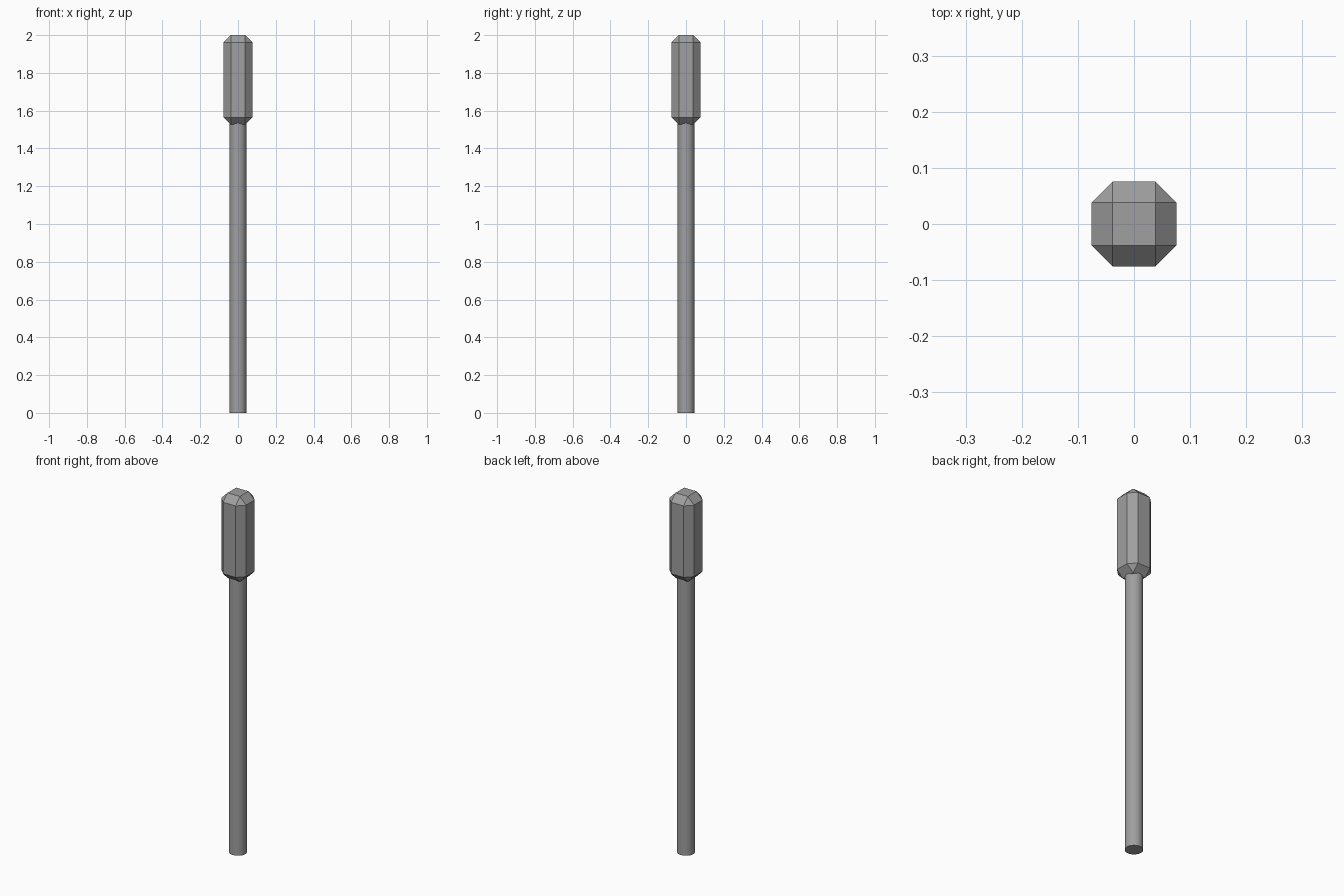
import bpy
import math

if "Cube" in bpy.data.objects:
    bpy.data.objects.remove(bpy.data.objects["Cube"], do_unlink=True)

HEIGHT = 2.0
HEAD_WIDTH = 0.152
HEAD_BOTTOM = 1.527
CHAMFER = 0.038
SHAFT_RADIUS = 0.045

# Single grey finish
grey = bpy.data.materials.new("mid grey")
grey.use_nodes = True
colour = (0.35, 0.35, 0.35, 1)
grey.diffuse_color = colour
grey.node_tree.nodes["Principled BSDF"].inputs["Base Color"].default_value = colour

# Round shaft, ending inside the head
shaft_top = HEAD_BOTTOM + CHAMFER
bpy.ops.mesh.primitive_cylinder_add(
    vertices=32, radius=SHAFT_RADIUS, depth=shaft_top, location=(0, 0, shaft_top / 2))
shaft = bpy.context.object
shaft.name = "shaft"
shaft.data.materials.append(grey)
bpy.ops.object.shade_smooth_by_angle(angle=math.radians(30))

# Chamfered block head, flat shaded
head_height = HEIGHT - HEAD_BOTTOM
bpy.ops.mesh.primitive_cube_add(size=1, location=(0, 0, HEAD_BOTTOM + head_height / 2))
head = bpy.context.object
head.name = "head"
head.scale = (HEAD_WIDTH, HEAD_WIDTH, head_height)
bpy.ops.object.transform_apply(location=False, rotation=False, scale=True)
head.data.materials.append(grey)
bevel = head.modifiers.new("chamfer", "BEVEL")
bevel.width = CHAMFER
bevel.segments = 1
bevel.limit_method = "NONE"
